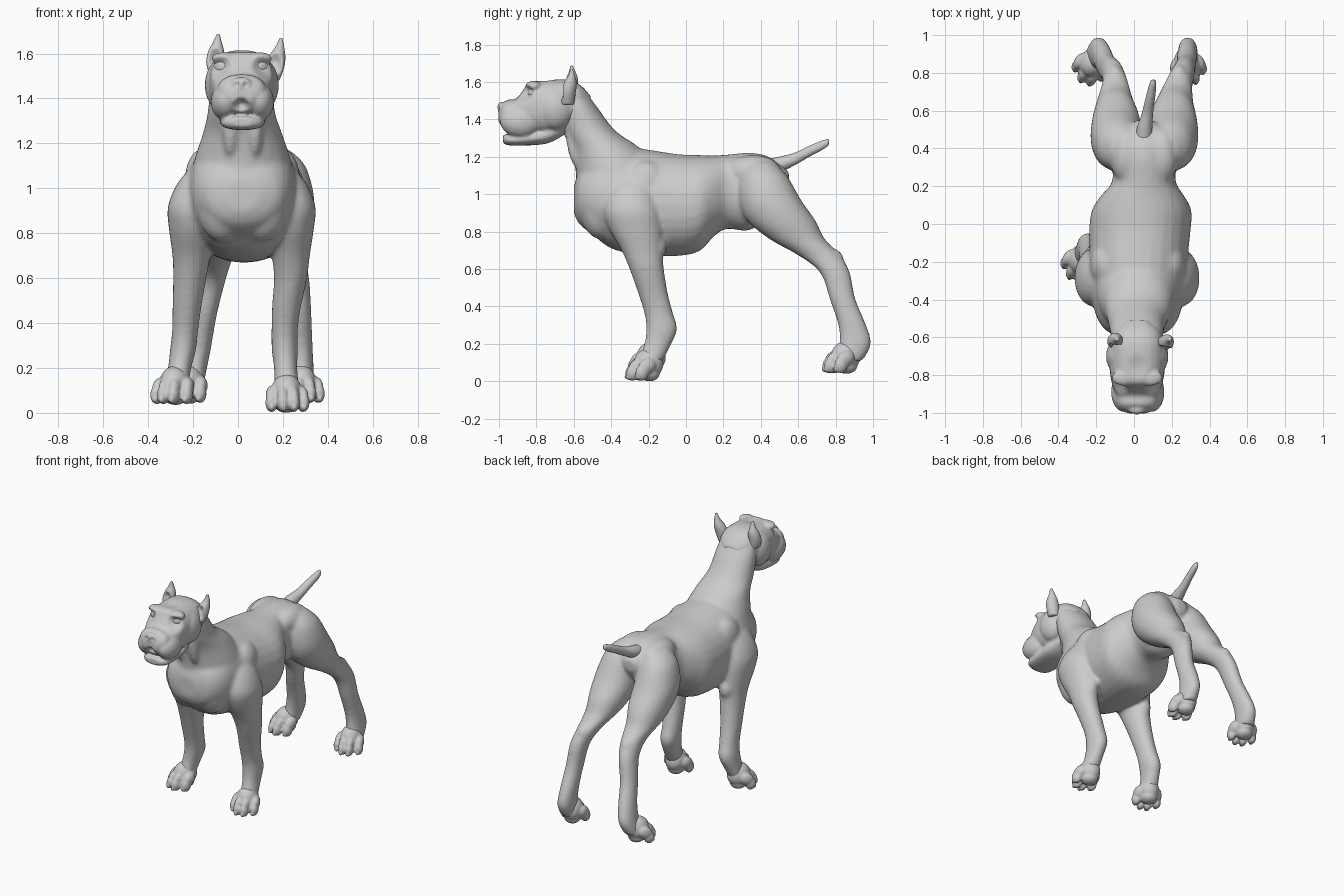
import bpy, bmesh, math
from mathutils import Vector, Matrix


def loft(bm, rings, axis, power=2.0, n=28, steps=4):
    """Smooth tube through (x, y, z, radius_x, other_radius) rings lying across the axis."""
    def spline(a, b, c, d, t):
        return [max(v, 0.006) if k > 2 else v for k, v in enumerate(
            0.5 * (2*q + (r - p)*t + (2*p - 5*q + 4*r - s)*t*t + (3*q - p - 3*r + s)*t**3)
            for p, q, r, s in zip(a, b, c, d))]
    pts = []
    for i in range(len(rings) - 1):
        a, d = rings[max(i - 1, 0)], rings[min(i + 2, len(rings) - 1)]
        pts += [spline(a, rings[i], rings[i + 1], d, k / steps) for k in range(steps)]
    pts.append(rings[-1])
    loops = []
    for x, y, z, r1, r2 in pts:
        loop = []
        for k in range(n):
            t = 2 * math.pi * k / n
            u = math.copysign(abs(math.cos(t)) ** (2 / power), math.cos(t)) * r1
            v = math.copysign(abs(math.sin(t)) ** (2 / power), math.sin(t)) * r2
            loop.append(bm.verts.new((x + u, y, z + v) if axis == 'y' else (x + u, y + v, z)))
        loops.append(loop)
    for a, b in zip(loops, loops[1:]):
        for k in range(n):
            bm.faces.new((a[k], a[(k + 1) % n], b[(k + 1) % n], b[k]))
    bm.faces.new(loops[0][::-1])
    bm.faces.new(loops[-1])


def blob(bm, loc, size, tilt=0.0, turn=0.0):
    """Ellipsoid tilted about x and turned about z."""
    m = (Matrix.Translation(loc) @ Matrix.Rotation(turn, 4, 'Z') @ Matrix.Rotation(tilt, 4, 'X')
         @ Matrix.Diagonal((*size, 1)))
    bmesh.ops.create_uvsphere(bm, u_segments=24, v_segments=14, radius=1, matrix=m)


def finish(bm, name, voxel, smooth, dents=()):
    """Fuse the overlapping volumes into one smooth skin, then press in dents."""
    bmesh.ops.recalc_face_normals(bm, faces=bm.faces[:])
    me = bpy.data.meshes.new(name)
    bm.to_mesh(me)
    bm.free()
    ob = bpy.data.objects.new(name, me)
    bpy.context.collection.objects.link(ob)
    bpy.ops.object.select_all(action='DESELECT')
    bpy.context.view_layer.objects.active = ob
    ob.select_set(True)
    r = ob.modifiers.new("fuse", 'REMESH')
    r.mode = 'VOXEL'
    r.voxel_size = voxel
    s = ob.modifiers.new("soften", 'SMOOTH')
    s.factor, s.iterations = 0.5, smooth
    for m in ("fuse", "soften"):
        bpy.ops.object.modifier_apply(modifier=m)
    for centre, radius, push in dents:
        for v in ob.data.vertices:
            d = (v.co - Vector(centre)).length / radius
            if d < 1:
                v.co += Vector(push) * (1 - d * d) ** 2
    bpy.ops.object.shade_smooth()
    return ob


# Torso: (y, x, half width, top, bottom)
bm = bmesh.new()
torso = [(-.60, .02, .07, 1.04, .90), (-.57, .02, .16, 1.12, .84), (-.5, .02, .215, 1.19, .785),
         (-.4, .02, .24, 1.25, .71), (-.25, .02, .255, 1.245, .675), (-.05, .03, .268, 1.215, .67),
         (.07, .04, .264, 1.21, .695), (.15, .045, .22, 1.208, .775), (.22, .052, .17, 1.212, .815),
         (.33, .055, .165, 1.222, .805), (.42, .055, .16, 1.21, .86), (.5, .055, .11, 1.165, .96),
         (.55, .055, .04, 1.12, 1.04)]
loft(bm, [(x, y, (t + b) / 2, w, (t - b) / 2) for y, x, w, t, b in torso], 'y', 2.15)

# Neck and breast
loft(bm, [(.02, -.28, .8, .12, .16), (.02, -.34, .95, .22, .24), (.02, -.36, 1.1, .22, .228),
          (.02, -.425, 1.24, .178, .187), (.015, -.52, 1.34, .15, .142), (.015, -.585, 1.47, .138, .108),
          (.015, -.625, 1.57, .118, .072)], 'z')
for s in (-1, 1):
    blob(bm, (.02 + s * .09, -.48, .92), (.11, .09, .16), .15)             # breast muscle
    blob(bm, (.02 + s * .17, -.22, 1.05), (.085, .12, .13), -.35)          # shoulder blade
    blob(bm, (.02 + s * .055, -.605, 1.28), (.035, .035, .14), .15)        # throat cord
    blob(bm, (.055 + s * .09, .36, 1.12), (.09, .15, .09))                 # hip

# Front legs: (z, y, radius x, radius y), with the x path for each side
front = [(1.12, -.28, .05, .08), (1.03, -.29, .09, .12), (.92, -.29, .112, .15), (.82, -.27, .103, .143),
         (.7, -.235, .085, .11), (.6, -.21, .074, .092), (.465, -.175, .064, .079), (.36, -.145, .058, .077),
         (.28, -.13, .058, .083), (.2, -.15, .052, .073), (.1, -.195, .055, .065)]
front_x = {'right': (.165, .21, .233, .235, .235, .234, .215, .207, .208, .212, .218),
           'left': (-.13, -.175, -.2, -.205, -.207, -.215, -.228, -.236, -.245, -.26, -.277)}
# Hind legs
hind = [(1.17, .4, .06, .07), (1.1, .415, .11, .125), (.97, .45, .135, .165), (.86, .51, .13, .182),
        (.76, .595, .104, .148), (.67, .718, .07, .112), (.58, .797, .057, .08), (.44, .837, .052, .069),
        (.3, .889, .052, .075), (.2, .905, .052, .085), (.11, .87, .055, .075)]
hind_x = {'right': (.17, .19, .203, .207, .215, .238, .262, .275, .28, .285, .285),
          'left': (-.06, -.08, -.093, -.095, -.1, -.1, -.115, -.145, -.17, -.19, -.21)}
for side in ('right', 'left'):
    for rings, path in ((front, front_x[side]), (hind, hind_x[side])):
        loft(bm, [(x, y, z, a, b) for (z, y, a, b), x in zip(rings, path)], 'z', 2.1)
    blob(bm, (hind_x[side][5], .80, .655), (.037, .043, .053), .3)         # hock point
    blob(bm, (front_x[side][4], -.155, .72), (.05, .05, .07))              # elbow
    blob(bm, (front_x[side][8], -.085, .285), (.03, .038, .047))           # wrist pad
finish(bm, "body", .011, 12)

# Head: (y, half width, top, bottom)
bm = bmesh.new()
skull = [(-.51, .06, 1.525, 1.44), (-.56, .115, 1.58, 1.39), (-.62, .138, 1.61, 1.36), (-.69, .148, 1.615, 1.325),
         (-.78, .145, 1.612, 1.315), (-.84, .135, 1.6, 1.33), (-.875, .125, 1.55, 1.33), (-.91, .115, 1.51, 1.325),
         (-.955, .108, 1.505, 1.335), (-.985, .088, 1.475, 1.36), (-1.003, .045, 1.44, 1.38)]
loft(bm, [(.017, y, (t + b) / 2, w, (t - b) / 2) for y, w, t, b in skull], 'y', 2.4)
# Lower jaw
loft(bm, [(.02, -.64, 1.37, .07, .045), (.02, -.74, 1.318, .1, .046), (.02, -.88, 1.295, .1, .035),
          (.02, -.95, 1.292, .085, .03), (.02, -.978, 1.297, .045, .022)], 'y', 2.3)
for s in (-1, 1):
    blob(bm, (.02 + s * .075, -.89, 1.385), (.066, .105, .082), -.15)      # hanging lip
    blob(bm, (.017 + s * .09, -.7, 1.46), (.075, .1, .115))                # cheek
    blob(bm, (.017 + s * .075, -.815, 1.578), (.06, .045, .028))           # brow
blob(bm, (.015, -.985, 1.465), (.045, .024, .03))                          # nose
dents = [((.015 + s * .1, -.86, 1.535), .065, (-s * .012, .025, 0)) for s in (-1, 1)]
dents += [((.015 + s * .02, -1.005, 1.462), .016, (0, .012, 0)) for s in (-1, 1)]
dents += [((.015, -1.0, 1.365), .045, (0, .03, .012)), ((.015, -.76, 1.63), .08, (0, 0, -.012))]
finish(bm, "head", .008, 4, dents)

# Eyes, deep set
for s, side in ((-1, "left"), (1, "right")):
    bm = bmesh.new()
    blob(bm, (.015 + s * .092, -.822, 1.54), (.036, .018, .03), 0, s * .6)
    finish(bm, "eye_" + side, .007, 2)

# Ears: cropped points, cupped at the front
ears = {"left": [(-.095, -.625, 1.51, .035, .04), (-.1, -.622, 1.56, .042, .042), (-.097, -.612, 1.61, .036, .036),
                 (-.092, -.608, 1.65, .02, .02), (-.088, -.612, 1.688, .007, .008)],
        "right": [(.15, -.635, 1.48, .035, .035), (.162, -.632, 1.54, .045, .042), (.175, -.622, 1.59, .036, .038),
                  (.186, -.612, 1.63, .02, .02), (.192, -.612, 1.67, .007, .008)]}
for side, rings in ears.items():
    bm = bmesh.new()
    loft(bm, rings, 'z')
    x, y, z = rings[1][:3]
    finish(bm, "ear_" + side, .006, 2, [((x, y - .04, z + h), .045, (0, .026, 0)) for h in (.0, .03)])

# Tail
bm = bmesh.new()
loft(bm, [(.05, .40, 1.14, .04, .04), (.055, .5, 1.16, .042, .042), (.07, .58, 1.188, .031, .034),
          (.085, .66, 1.23, .026, .03), (.098, .73, 1.263, .021, .026), (.102, .765, 1.28, .012, .018)], 'y')
finish(bm, "tail", .008, 2)

# Paws: four toes with blunt claws around a pad, turned slightly outward
paws = {"front_paw_right": (.217, -.215, 0, .1), "front_paw_left": (-.285, -.2, .035, -.35),
        "hind_paw_right": (.283, .84, .04, .2), "hind_paw_left": (-.225, .84, .04, -.35)}
for name, (px, py, pz, turn) in paws.items():
    bm = bmesh.new()
    place = Matrix.Translation((px, py, pz)) @ Matrix.Rotation(turn, 4, 'Z')
    blob(bm, place @ Vector((0, .015, .095)), (.068, .08, .08), .5, turn)
    blob(bm, place @ Vector((0, .02, .04)), (.055, .055, .04), 0, turn)
    for i in (-1.5, -.5, .5, 1.5):
        reach = .022 * i * i
        blob(bm, place @ Vector((i * .044, -.05 + reach, .08)), (.028, .052, .04), .5, turn + i * .15)
        blob(bm, place @ Vector((i * .047, -.077 + reach, .045)), (.028, .036, .042), 0, turn + i * .15)
        blob(bm, place @ Vector((i * .048, -.1 + reach, .025)), (.014, .018, .018), .5, turn)
    finish(bm, name, .007, 4)
